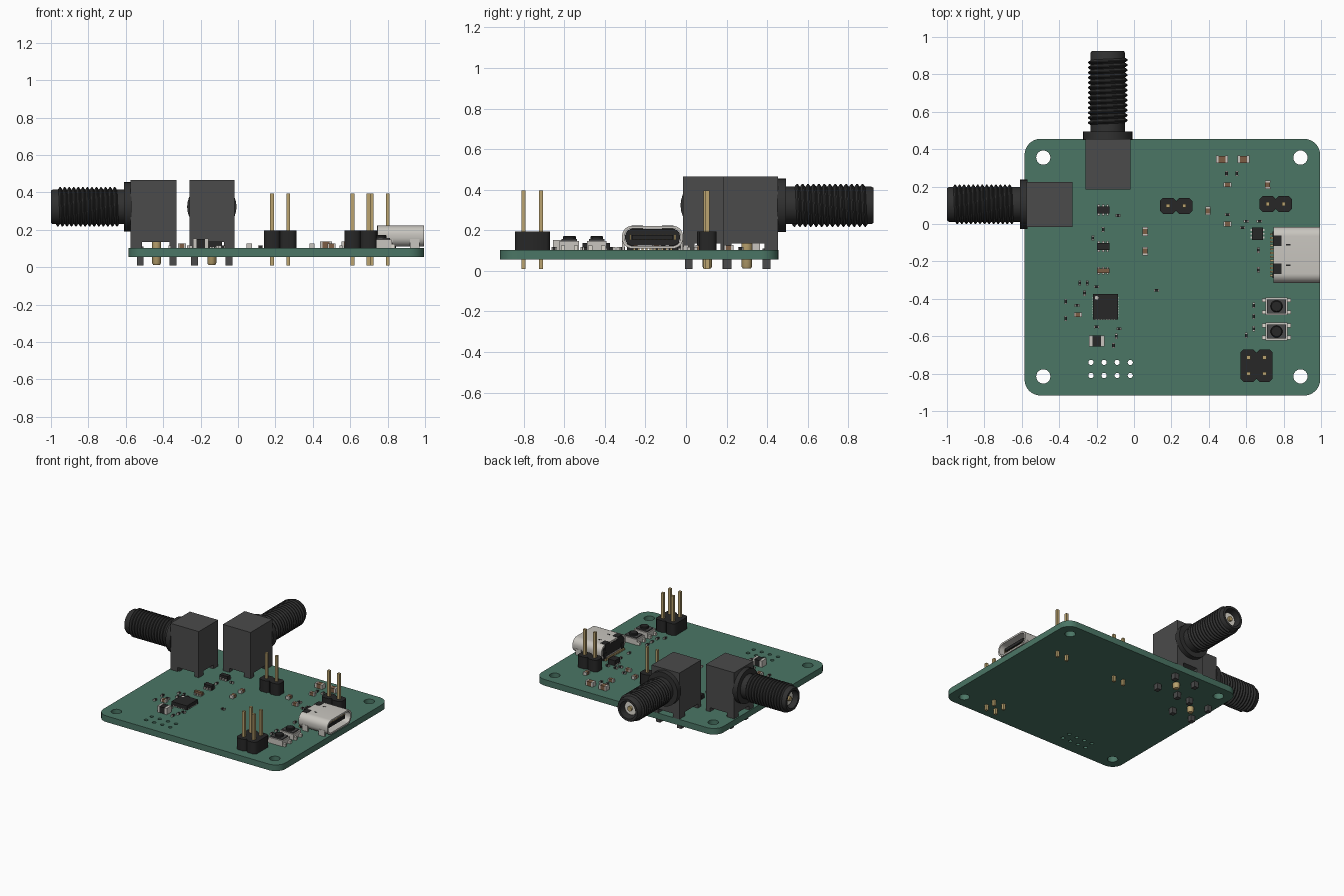
import bpy, bmesh, math
from mathutils import Matrix, Vector

default = bpy.data.objects.get("Cube")
if default:
    bpy.data.objects.remove(default, do_unlink=True)


def material(name, r, g, b):
    m = bpy.data.materials.new(name)
    m.use_nodes = True
    m.diffuse_color = (r, g, b, 1)
    m.node_tree.nodes["Principled BSDF"].inputs["Base Color"].default_value = (r, g, b, 1)
    return m


GREEN = material("solder_mask", .07, .18, .13)
GREY = material("housing_grey", .07, .07, .07)
DARK = material("thread_dark", .03, .03, .03)
BLACK = material("plastic_black", .02, .02, .02)
GOLD = material("contact_gold", .5, .37, .16)
METAL = material("shell_metal", .58, .56, .52)
WHITE = material("dielectric_white", .75, .72, .65)
BROWN = material("ceramic_brown", .2, .11, .06)
TOP = .103  # upper surface of the board


def box(bm, centre, size, slot=0):
    mat = Matrix.Translation(centre) @ Matrix.Diagonal((*size, 1))
    verts = bmesh.ops.create_cube(bm, size=1, matrix=mat)["verts"]
    for f in {f for v in verts for f in v.link_faces}:
        f.material_index = slot


def revolve(bm, profile, at=(0, 0, 0), pitch=0, steps=32, slot=0):
    """Turn (radius, height) points about local z; a pitch makes it a helix."""
    old = set(bm.faces)
    vs = [bm.verts.new((r, 0, h)) for r, h in profile]
    es = [bm.edges.new(p) for p in zip(vs, vs[1:])]
    bmesh.ops.spin(bm, geom=vs + es, cent=(0, 0, 0), axis=(0, 0, 1), steps=steps,
                   angle=math.tau, dvec=(0, 0, pitch / steps))
    faces = [f for f in bm.faces if f not in old]
    verts = list({v for f in faces for v in f.verts})
    bmesh.ops.translate(bm, verts=verts, vec=Vector(at))
    bmesh.ops.remove_doubles(bm, verts=verts, dist=.00005)
    faces = [f for f in bm.faces if f not in old]
    bmesh.ops.recalc_face_normals(bm, faces=faces)
    for f in faces:
        f.material_index = slot


def finish(name, bm, mats, matrix=Matrix(), smooth=False):
    mesh = bpy.data.meshes.new(name)
    bm.to_mesh(mesh)
    bm.free()
    for m in mats:
        mesh.materials.append(m)
    ob = bpy.data.objects.new(name, mesh)
    bpy.context.collection.objects.link(ob)
    ob.matrix_world = matrix
    activate(ob)
    if smooth:
        bpy.ops.object.shade_smooth_by_angle(angle=math.radians(35))
    return ob


def activate(ob):
    bpy.ops.object.select_all(action='DESELECT')
    ob.select_set(True)
    bpy.context.view_layer.objects.active = ob


def rounded(w, h, r, n=8, at=(0, 0)):
    """Rounded rectangle outline; w = h = 2r gives a circle, n = 1 a chamfer."""
    pts = []
    for q, (sx, sy) in enumerate(((1, 1), (-1, 1), (-1, -1), (1, -1))):
        for i in range(n + 1):
            a = (q + i / n) * math.pi / 2
            pts.append((at[0] + sx * (w / 2 - r) + r * math.cos(a),
                        at[1] + sy * (h / 2 - r) + r * math.sin(a)))
    return pts


def plate(name, loops, depth, mat, matrix):
    """Extrude an outline; the further loops become holes."""
    cu = bpy.data.curves.new(name, 'CURVE')
    cu.dimensions, cu.fill_mode, cu.extrude = '2D', 'BOTH', depth / 2
    for loop in loops:
        sp = cu.splines.new('POLY')
        sp.points.add(len(loop) - 1)
        for p, (x, y) in zip(sp.points, loop):
            p.co = (x, y, 0, 1)
        sp.use_cyclic_u = True
    cu.materials.append(mat)
    ob = bpy.data.objects.new(name, cu)
    bpy.context.collection.objects.link(ob)
    ob.matrix_world = matrix
    activate(ob)
    bpy.ops.object.convert(target='MESH')


# Circuit board with mounting holes and a bank of plated holes
loops = [rounded(1.58, 1.372, .085, at=(.205, -.231))]
loops += [rounded(.076, .076, .0379, 6, (x, y)) for x in (-.485, .89) for y in (.355, -.815)]
loops += [rounded(.028, .028, .0139, 3, (-.23 + .07 * i, y)) for i in range(4) for y in (-.74, -.81)]
plate("circuit_board", loops, .048, GREEN, Matrix.Translation((0, 0, TOP - .024)))


# Right-angle threaded coaxial connectors, local +x pointing out of the board
def coax(name, x, y, angle, stretch):
    place = (Matrix.Translation((x, y, 0)) @ Matrix.Rotation(angle, 4, 'Z')
             @ Matrix.Diagonal((stretch, 1, 1, 1)))
    bm = bmesh.new()
    box(bm, (.0175, 0, .3), (.245, .24, .33))
    for px in (-.087, .087):
        for py in (-.092, .092):
            box(bm, (px + (.022 if px > 0 else 0), py, .12), (.036 if px < 0 else .062, .056, .036))
            box(bm, (px, py, .06), (.036, .036, .1))
    finish(name + "_body", bm, [GREY], place)

    barrel = place @ Matrix.Translation((0, 0, .323)) @ Matrix.Rotation(math.pi / 2, 4, 'Y')
    bm = bmesh.new()
    revolve(bm, [(0, .135), (.132, .135), (.132, .175), (.093, .175), (.093, .555), (.086, .565),
                 (.068, .565), (.068, .46), (0, .46)])
    finish(name + "_barrel", bm, [DARK], barrel, True)

    pitch, teeth = .0243, 13
    bm = bmesh.new()
    zigzag = [(.091, .2)]
    for i in range(teeth):
        h = .2 + pitch * i
        zigzag += [(.106, h + pitch * .4), (.106, h + pitch * .6), (.091, h + pitch)]
    revolve(bm, zigzag, pitch=pitch)
    finish(name + "_thread", bm, [DARK], barrel, True)

    bm = bmesh.new()
    revolve(bm, [(0, .455), (.052, .455), (.052, .53), (0, .53)], slot=0)
    revolve(bm, [(0, .5), (.018, .5), (.018, .545), (0, .545)], steps=16, slot=1)
    finish(name + "_dielectric", bm, [WHITE, GOLD], barrel, True)

    bm = bmesh.new()
    revolve(bm, [(0, .012), (.018, .012), (.024, .022), (.024, .15), (0, .15)], steps=16)
    finish(name + "_center_pin", bm, [GOLD], place, True)


coax("left_edge_connector", -.435, .105, math.pi, 1)
coax("back_edge_connector", -.14, .3, math.pi / 2, 1.105)


# Pin headers: chamfered housings with square pins
def header(name, x, y, rows):
    step = .0865
    bm = bmesh.new()
    for i in range(2):
        for j in range(rows):
            box(bm, (x + (i - .5) * step, y + (j - (rows - 1) / 2) * step, .2025), (.02, .02, .385))
    finish(name + "_pins", bm, [GOLD])
    for i in range(2):
        plate(name + "_housing", [rounded(step, step * rows, .017, 1)], .092, BLACK,
              Matrix.Translation((x + (i - .5) * step, y, TOP + .046)))


header("middle_header", .225, .097, 1)
header("side_header", .758, .107, 1)
header("corner_header", .655, -.757, 2)

# USB style receptacle: hollow shell, tongue, rear insulator, contacts and legs
ux, uy, uz = .87, -.165, .166
along_x = Matrix(((0, 0, 1, ux), (1, 0, 0, uy), (0, 1, 0, uz), (0, 0, 0, 1)))
plate("port_shell", [rounded(.3, .112, .05), rounded(.274, .086, .038)], .25, METAL, along_x)
plate("port_insulator", [rounded(.27, .082, .036)], .05, BLACK,
      Matrix.Translation((-.1, 0, 0)) @ along_x)
bm = bmesh.new()
box(bm, (.88, uy, uz), (.19, .2, .024))
for side in (-1, 1):
    box(bm, (.765, uy + side * .075, .2), (.045, .055, .048))
    box(bm, (.825, uy + side * .055, .2225), (.022, .008, .002))
    box(bm, (.76, uy + side * .11, .13), (.04, .03, .055))
    for lx in (.8, .945):
        box(bm, (lx, uy + side * .144, .107), (.05, .012, .085), 1)
for i in range(12):
    cy = uy + (i - 5.5) * .02
    box(bm, (.742, cy, .109), (.03, .01, .012), 2)
    box(bm, (.89, cy, uz), (.15, .009, .028), 2)
finish("port_tongue_and_contacts", bm, [BLACK, METAL, GOLD])

# Push buttons
for n, y in (("rear", -.44), ("front", -.575)):
    bm = bmesh.new()
    box(bm, (.762, y, .125), (.12, .095, .044), 0)
    box(bm, (.762, y, .15), (.1, .075, .012), 1)
    for sx in (-1, 1):
        for sy in (-1, 1):
            box(bm, (.762 + sx * .066, y + sy * .032, .114), (.024, .02, .022), 2)
    revolve(bm, [(0, .14), (.032, .14), (.032, .168), (.027, .173), (0, .173)], (.762, y, 0), 0, 20, 3)
    finish(n + "_push_button", bm, [METAL, GREY, WHITE, BLACK], smooth=True)

# Integrated circuits
bm = bmesh.new()
box(bm, (-.153, -.443, .12), (.135, .135, .034))
revolve(bm, [(0, .1), (.01, .1), (.01, .1375), (0, .1375)], (-.2, -.395, 0), 0, 12, 1)
for i in range(8):
    t = (i - 3.5) * .014
    box(bm, (-.153, -.443 + t, .106), (.138, .007, .006), 1)
    box(bm, (-.153 + t, -.443, .106), (.007, .138, .006), 1)
box(bm, (.66, -.052, .123), (.06, .066, .04))
for i in (-1, 0, 1):
    box(bm, (.66, -.052 + i * .02, .107), (.074, .009, .008), 1)
finish("processor_and_regulator", bm, [BLACK, METAL])
bm = bmesh.new()
for y, slot in ((.075, 0), (-.12, 0), (-.25, 2)):
    box(bm, (-.165, y, .12), (.068, .036 if slot == 0 else .022, .034 - .005 * slot), slot)
    for i in (-1, 0, 1):
        box(bm, (-.165 + i * .023, y, .11), (.012, .06 if slot == 0 else .042, .014), 1)
finish("small_driver_chips", bm, [BLACK, METAL, BROWN])


# Two-terminal chip parts: coloured core with bright end caps
def passives(name, spots, length, width, height, core, upright=False):
    bm = bmesh.new()
    for x, y in spots:
        def piece(offset, l, w, h, slot):
            c, s = ((x, y + offset), (w, l)) if upright else ((x + offset, y), (l, w))
            box(bm, (*c, TOP + h / 2), (*s, h), slot)
        piece(0, length * .6, width * .96, height * .96, 0)
        for side in (-1, 1):
            piece(side * length * .39, length * .22, width, height, 1)
    finish(name, bm, [core, METAL])


passives("bulk_capacitors", [(.47, .345), (.585, .345)], .065, .04, .035, BROWN)
passives("power_inductor", [(-.2, -.625)], .082, .06, .05, BLACK)
passives("flat_capacitors", [(.5, .21), (.5, 0), (-.3, -.485)], .044, .026, .024, BROWN)
passives("upright_capacitors", [(.715, .21), (.395, .07), (.06, -.04), (.06, -.145)],
         .046, .028, .024, BROWN, True)
passives("flat_resistors", [(.5, .05), (-.085, .045), (-.2, -.335), (-.2, -.55), (-.08, -.56),
                            (.6, .015), (.67, .015), (.12, -.355), (-.305, -.435), (.58, -.02)],
         .028, .015, .014, BLACK)
passives("upright_resistors", [(.495, .27), (.55, .27), (-.165, -.03), (-.22, -.075), (-.29, -.315),
                               (-.25, -.315), (-.265, -.37), (-.365, -.415), (-.365, -.505),
                               (-.095, -.6), (-.11, -.65), (.665, -.14), (.665, -.245),
                               (.64, -.435), (.64, -.495), (.64, -.56), (.6, -.595)],
         .028, .015, .014, BLACK, True)
